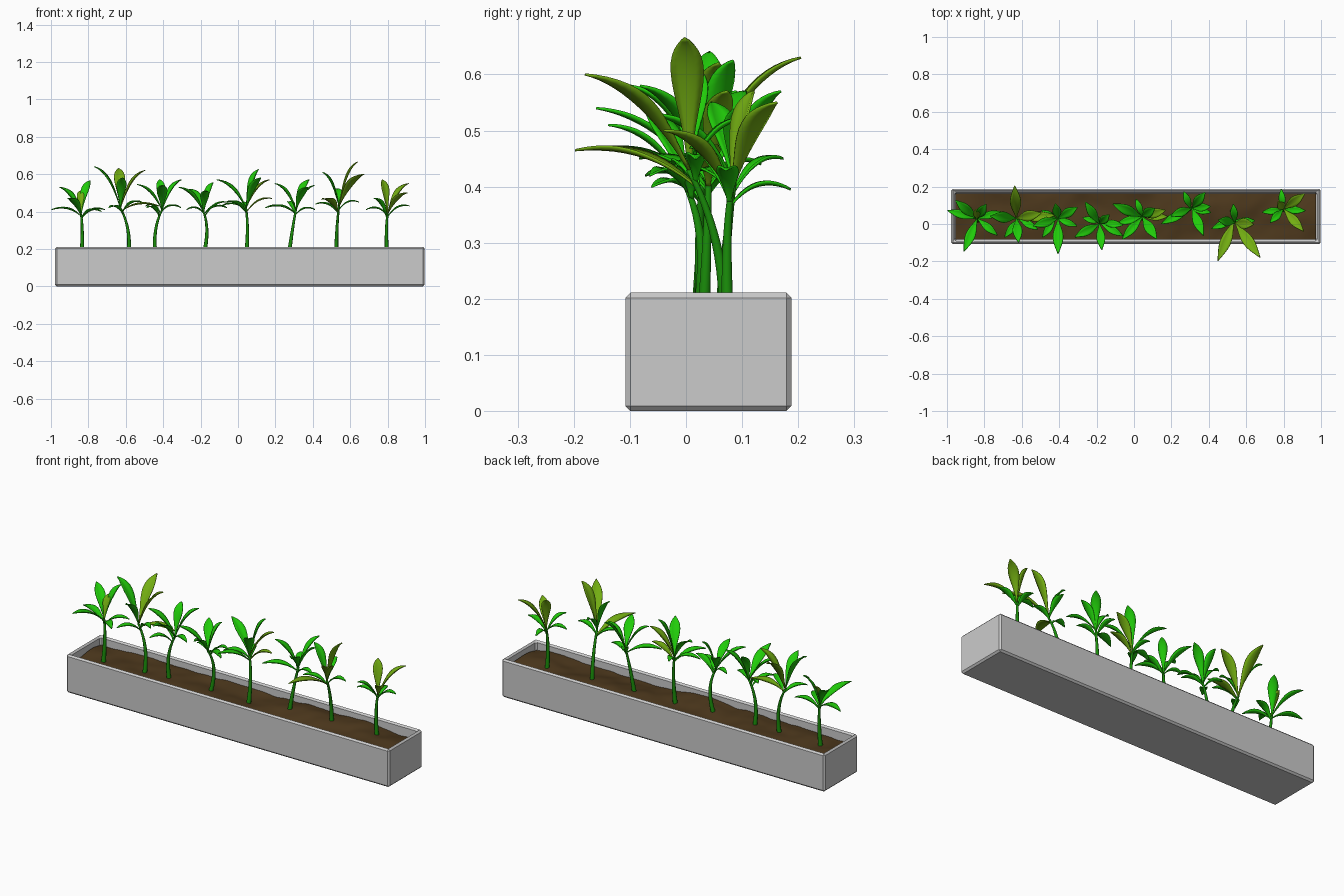
import bpy, bmesh, math
from mathutils import Vector, noise

if "Cube" in bpy.data.objects:
    bpy.data.objects.remove(bpy.data.objects["Cube"])


def material(name, rgb):
    m = bpy.data.materials.new(name)
    m.diffuse_color = (*rgb, 1)
    m.use_nodes = True
    m.node_tree.nodes["Principled BSDF"].inputs["Base Color"].default_value = m.diffuse_color
    return m


GREEN = material("leaf_green", (0.015, 0.6, 0.003))
OLIVE = material("leaf_olive", (0.17, 0.42, 0.006))
STEM = material("stem_green", (0.01, 0.27, 0.003))
SOIL = material("soil_brown", (0.075, 0.04, 0.012))


def finish(name, bm, mats=(), smooth=True):
    me = bpy.data.meshes.new(name)
    bmesh.ops.recalc_face_normals(bm, faces=bm.faces)
    bm.to_mesh(me)
    bm.free()
    for m in mats:
        me.materials.append(m)
    for p in me.polygons:
        p.use_smooth = smooth
    ob = bpy.data.objects.new(name, me)
    bpy.context.collection.objects.link(ob)
    return ob


def bezier(a, b, c, t):
    return a * (1 - t) ** 2 + b * 2 * t * (1 - t) + c * t * t


def skin(bm, rows, closed=False, mat=0):
    """Join rows of points into a strip or tube."""
    rows = [[bm.verts.new(p) for p in r] for r in rows]
    n = len(rows[0])
    for r, s in zip(rows, rows[1:]):
        for i in range(n if closed else n - 1):
            j = (i + 1) % n
            bm.faces.new((r[i], r[j], s[j], s[i])).material_index = mat
    if closed:
        bm.faces.new(rows[-1])


# planter: hollow trough with chamfered edges
X0, X1, Y0, Y1, H = -0.978, 0.998, -0.108, 0.188, 0.211
bm = bmesh.new()
bmesh.ops.create_cube(bm, size=1)
for v in bm.verts:
    v.co = (X0 if v.co.x < 0 else X1, Y0 if v.co.y < 0 else Y1, 0 if v.co.z < 0 else H)
bmesh.ops.recalc_face_normals(bm, faces=bm.faces)
top = max(bm.faces, key=lambda f: f.calc_center_median().z)
bmesh.ops.inset_region(bm, faces=[top], thickness=0.026)
inner = bmesh.ops.extrude_discrete_faces(bm, faces=[top])["faces"][0]
for v in inner.verts:
    v.co.z = 0.03
bmesh.ops.remove_doubles(bm, verts=bm.verts, dist=1e-5)
planter = finish("planter", bm, smooth=False)
bev = planter.modifiers.new("chamfer", "BEVEL")
bev.width, bev.segments = 0.0095, 1


# soil: gently uneven surface
def soil_z(x, y):
    return 0.172 + 0.022 * noise.noise(Vector((x * 4, y * 6, 2))) + 0.006 * noise.noise(Vector((x * 14, y * 14, 5)))


bm = bmesh.new()
NX, NY = 90, 14
skin(bm, [[Vector((x, y, soil_z(x, y))) for y in [Y0 + 0.024 + (Y1 - Y0 - 0.048) * j / NY for j in range(NY + 1)]]
          for x in [X0 + 0.024 + (X1 - X0 - 0.048) * i / NX for i in range(NX + 1)]])
soil = finish("soil", bm, [SOIL])


def leaf(bm, base, az, reach, z, mat):
    """Arched pointed blade; longer blades are broader."""
    d = Vector((math.cos(az), math.sin(az), 0))
    side = Vector((-d.y, d.x, 0))
    rise = z - base.z
    tip = base + d * reach + Vector((0, 0, rise))
    ctrl = base + d * reach * 0.42 + Vector((0, 0, max(rise * 0.85, rise * 0.5 + 0.045)))
    length = math.hypot(reach, rise)
    width = min(0.026, 0.005 + 0.085 * length)
    rows, n = [], 14
    for i in range(n + 1):
        t = i / n
        p = bezier(base, ctrl, tip, t)
        tan = ((ctrl - base) * (1 - t) + (tip - ctrl) * t).normalized()
        up = tan.cross(side)
        w = 0.003 + width * max(0, math.sin(math.pi * t ** 1.25)) ** 1.3
        if i == n:
            w = 0.001
        rows.append([p + side * w * s + up * w * 0.3 * s * s for s in (-1, -0.5, 0, 0.5, 1)])
    skin(bm, rows, mat=mat)


count = 0


def plant(bx, by, cx, cy, cz, bow, leaves, olive=()):
    """Stem from (bx, by) to the crown, then leaves as (azimuth, reach, tip z)."""
    global count
    count += 1
    a = Vector((bx, by, 0.15))
    c = Vector((cx, cy, cz))
    b = Vector((bx + bow, by + bow * 0.6, 0.31))
    bm = bmesh.new()
    rows = []
    for i in range(13):
        t = i / 12
        r = 0.013 - 0.0075 * t ** 0.7
        p = bezier(a, b, c, t)
        rows.append([p + Vector((math.cos(k * math.pi / 5), math.sin(k * math.pi / 5), 0)) * r for k in range(10)])
    skin(bm, rows, closed=True)
    finish(f"stem_{count}", bm, [STEM])
    bm = bmesh.new()
    for k, (az, reach, z) in enumerate(leaves):
        t = 0.99 if z > cz + 0.08 else 0.84 + 0.03 * (k % 4)
        leaf(bm, bezier(a, b, c, t), math.radians(az), reach, z, int(k in olive))
    ob = finish(f"leaves_{count}", bm, [GREEN, OLIVE])
    s = ob.modifiers.new("thickness", "SOLIDIFY")
    s.thickness, s.offset = 0.004, 0


# the row of eight plants, left to right
plant(-0.837, 0.02, -0.84, 0.03, 0.39, 0.01,
      [(57, 0.09, 0.565), (140, 0.15, 0.53), (165, 0.165, 0.41), (248, 0.19, 0.47),
       (17, 0.13, 0.41), (-40, 0.14, 0.40), (95, 0.05, 0.51)], olive=(6,))
plant(-0.587, 0.02, -0.63, 0.03, 0.42, 0.02,
      [(93, 0.175, 0.63), (175, 0.14, 0.64), (12, 0.135, 0.62), (5, 0.2, 0.43),
       (232, 0.13, 0.42), (-85, 0.13, 0.58), (-30, 0.12, 0.45)], olive=(0, 2, 3))
plant(-0.44, 0.03, -0.405, 0.03, 0.41, -0.02,
      [(30, 0.12, 0.57), (197, 0.14, 0.545), (270, 0.19, 0.54), (-20, 0.115, 0.42),
       (235, 0.12, 0.42), (100, 0.08, 0.57), (150, 0.09, 0.43)])
plant(-0.187, 0.02, -0.185, 0.0, 0.40, 0.04,
      [(123, 0.14, 0.52), (208, 0.15, 0.53), (-85, 0.14, 0.51), (-30, 0.14, 0.42),
       (43, 0.07, 0.555), (-8, 0.12, 0.45), (165, 0.1, 0.41)])
plant(0.043, 0.03, 0.043, 0.04, 0.42, 0.015,
      [(157, 0.17, 0.57), (228, 0.165, 0.45), (0, 0.135, 0.47), (33, 0.08, 0.625),
       (-57, 0.145, 0.58), (15, 0.13, 0.57), (110, 0.1, 0.44), (195, 0.14, 0.43)], olive=(2, 5))
plant(0.27, 0.06, 0.31, 0.085, 0.41, 0.02,
      [(50, 0.11, 0.57), (200, 0.12, 0.55), (207, 0.18, 0.42), (-67, 0.16, 0.53),
       (-10, 0.11, 0.41), (113, 0.1, 0.45), (5, 0.1, 0.54)])
plant(0.525, 0.07, 0.54, 0.005, 0.43, 0.0,
      [(-5, 0.1, 0.665), (248, 0.235, 0.465), (-54, 0.23, 0.60), (170, 0.09, 0.61),
       (202, 0.13, 0.44), (95, 0.1, 0.52), (0, 0.11, 0.45)], olive=(0, 1, 2))
plant(0.798, 0.075, 0.8, 0.08, 0.39, -0.01,
      [(36, 0.14, 0.55), (-48, 0.16, 0.50), (125, 0.05, 0.57), (188, 0.115, 0.41),
       (95, 0.11, 0.395), (-3, 0.12, 0.43), (225, 0.1, 0.47)], olive=(0, 1, 2))
